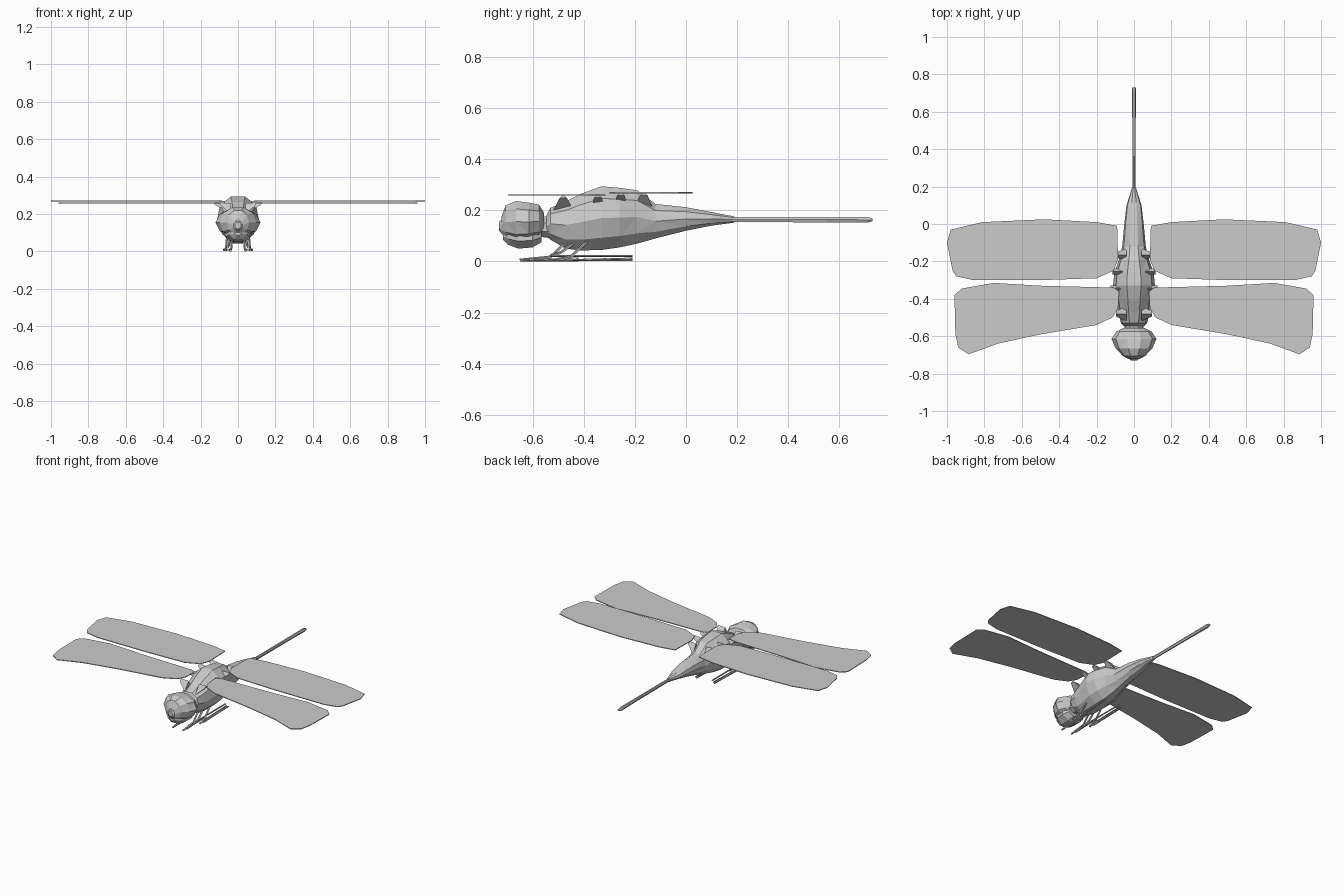
import bpy, bmesh, math
from mathutils import Vector

grey = bpy.data.materials.new("light grey")
grey.diffuse_color = (0.6, 0.6, 0.6, 1)


def finish(name, bm):
    bmesh.ops.recalc_face_normals(bm, faces=bm.faces[:])
    me = bpy.data.meshes.new(name)
    bm.to_mesh(me)
    bm.free()
    me.materials.append(grey)
    ob = bpy.data.objects.new(name, me)
    bpy.context.collection.objects.link(ob)
    return ob


def mirror(ob):
    ob.modifiers.new("mirror", 'MIRROR').use_mirror_merge = False


def skin(bm, rings):
    n = len(rings[0])
    rings = [[bm.verts.new(p) for p in r] for r in rings]
    for a, b in zip(rings, rings[1:]):
        for i in range(n):
            j = (i + 1) % n
            bm.faces.new((a[i], a[j], b[j], b[i]))
    bm.faces.new(rings[0])
    bm.faces.new(rings[-1])


def loft(name, stations, sides, belly=0.0, triangles=True):
    """Stations along y: (y, half width, bottom z, top z)."""
    rings = []
    for y, w, lo, hi in stations:
        ring = []
        for i in range(sides):
            a = 2 * math.pi * (i + 0.5) / sides - math.pi / 2
            s = math.sin(a)
            ring.append((w * math.cos(a) * (1 + belly * s), y,
                         (lo + hi) / 2 + (hi - lo) / 2 * s / math.cos(math.pi / sides)))
        rings.append(ring)
    bm = bmesh.new()
    skin(bm, rings)
    if triangles:
        bmesh.ops.triangulate(bm, faces=bm.faces[:])
    return finish(name, bm)


def tube(bm, points, r, sides=5):
    """Thin limb through points, cut square to each segment."""
    pts = [Vector(p) for p in points]
    for a, b in zip(pts, pts[1:]):
        d = (b - a).normalized()
        u = d.cross(Vector((1, 0, 0.01))).normalized()
        v = d.cross(u)
        off = [(u * math.cos(t) + v * math.sin(t)) * r
               for t in (2 * math.pi * i / sides for i in range(sides))]
        skin(bm, [[a + o for o in off], [b + o for o in off]])


def wing(name, outline, z, thick):
    bm = bmesh.new()
    f = bm.faces.new([bm.verts.new((x, y, z)) for x, y in outline])
    up = bmesh.ops.extrude_face_region(bm, geom=[f])
    bmesh.ops.translate(bm, vec=(0, 0, thick),
                        verts=[v for v in up["geom"] if isinstance(v, bmesh.types.BMVert)])
    mirror(finish(name, bm))


# Thorax and tapering abdomen
loft("body", [(-0.545, 0.055, 0.10, 0.18), (-0.53, 0.07, 0.085, 0.21),
              (-0.47, 0.085, 0.05, 0.235), (-0.41, 0.095, 0.043, 0.265),
              (-0.33, 0.112, 0.045, 0.294), (-0.26, 0.105, 0.055, 0.288),
              (-0.19, 0.08, 0.07, 0.278), (-0.12, 0.063, 0.09, 0.225),
              (0.0, 0.052, 0.12, 0.212), (0.1, 0.04, 0.14, 0.193),
              (0.19, 0.012, 0.152, 0.176)], 10, belly=0.1)

# Thin tail with a slightly flared tip
loft("tail", [(0.17, 0.007, 0.154, 0.174), (0.55, 0.009, 0.153, 0.174),
              (0.71, 0.012, 0.152, 0.174), (0.73, 0.010, 0.158, 0.168)], 6, triangles=False)

# Head, lower jaw and round muzzle
loft("head", [(-0.722, 0.03, 0.11, 0.175), (-0.705, 0.06, 0.09, 0.22),
              (-0.665, 0.098, 0.075, 0.236), (-0.615, 0.12, 0.08, 0.23),
              (-0.575, 0.095, 0.09, 0.222), (-0.555, 0.055, 0.12, 0.19)], 10)
loft("jaw", [(-0.715, 0.02, 0.085, 0.125), (-0.695, 0.05, 0.065, 0.145),
             (-0.655, 0.075, 0.05, 0.15), (-0.60, 0.08, 0.055, 0.15),
             (-0.565, 0.055, 0.075, 0.14)], 8)
loft("muzzle", [(-0.731, 0.016, 0.12, 0.155), (-0.715, 0.035, 0.105, 0.17)], 8)
loft("neck", [(-0.60, 0.05, 0.10, 0.175), (-0.52, 0.055, 0.09, 0.175)], 8)

# Two pairs of flat wings
wing("front_wing", [(0.11, -0.34), (0.5, -0.33), (0.75, -0.315), (0.92, -0.345),
                    (0.96, -0.38), (0.955, -0.59), (0.94, -0.66), (0.885, -0.697),
                    (0.73, -0.64), (0.5, -0.59), (0.2, -0.54), (0.115, -0.50),
                    (0.085, -0.45), (0.08, -0.36)], 0.257, 0.005)
wing("rear_wing", [(0.09, -0.01), (0.2, 0.01), (0.48, 0.025), (0.81, 0.01),
                   (0.98, -0.03), (1.0, -0.10), (0.97, -0.25), (0.95, -0.28),
                   (0.86, -0.30), (0.5, -0.30), (0.2, -0.29), (0.11, -0.25),
                   (0.085, -0.19)], 0.266, 0.005)

# Wedge shaped wing roots
bm = bmesh.new()
for y0, y1, x, z in ((-0.52, -0.44, 0.095, 0.258), (-0.37, -0.32, 0.125, 0.26),
                     (-0.28, -0.23, 0.115, 0.268), (-0.20, -0.13, 0.09, 0.268)):
    c = (y0 + y1) / 2
    skin(bm, [[(0.04, y0, z - 0.06), (0.04, y1, z - 0.06), (0.04, c, z)],
              [(x, c - 0.015, z - 0.01), (x, c + 0.015, z - 0.01), (x, c, z + 0.003)]])
mirror(finish("wing_roots", bm))

# Folded legs lying along the ground line
bm = bmesh.new()
for x, y, z, y_front, y_back in ((0.035, -0.50, 0.005, -0.65, -0.42),
                                 (0.048, -0.46, 0.022, -0.53, -0.21),
                                 (0.064, -0.42, 0.006, -0.51, -0.21)):
    tube(bm, [(x * 0.9, y + 0.04, 0.085), (x, y - 0.03, z + 0.012),
              (x + 0.004, y_front, z)], 0.006)
    tube(bm, [(x + 0.004, y_front, z), (x + 0.004, y_back, z)], 0.005)
    tube(bm, [(x + 0.012, y_front + 0.03, 0.005), (x + 0.012, y_back, 0.012)], 0.004)
mirror(finish("legs", bm))
